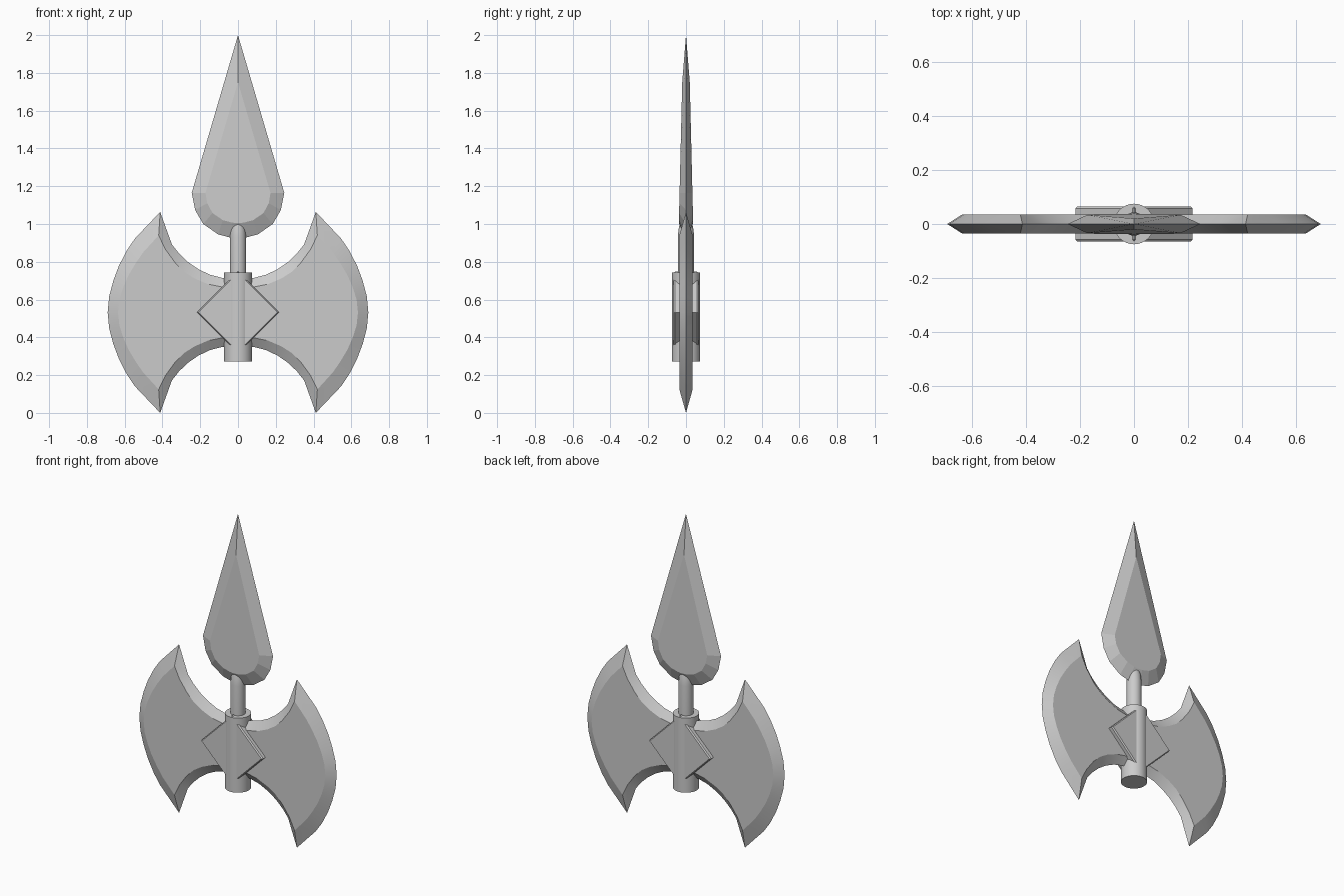
import bpy, bmesh, math

if "Cube" in bpy.data.objects:
    bpy.data.objects.remove(bpy.data.objects["Cube"])

MID = 0.532  # height of the axe blade centre line


def finish(name, bm, smooth=None):
    bmesh.ops.recalc_face_normals(bm, faces=bm.faces)
    me = bpy.data.meshes.new(name)
    bm.to_mesh(me)
    bm.free()
    ob = bpy.data.objects.new(name, me)
    bpy.context.collection.objects.link(ob)
    bpy.context.view_layer.objects.active = ob
    bpy.ops.object.select_all(action='DESELECT')
    ob.select_set(True)
    if smooth:
        bpy.ops.object.shade_smooth_by_angle(angle=math.radians(smooth))
    return ob


def bevelled_blade(name, edge, inset, thick, smooth):
    """Half blade: sharp edge at y=0, flat faces at +-thick(z), mirrored in x."""
    bm = bmesh.new()
    rim = [bm.verts.new((x, 0, z)) for x, z in edge]
    for s in (-1, 1):
        face = [bm.verts.new((x, s * thick(z), z)) for x, z in inset]
        for i in range(len(rim) - 1):
            bm.faces.new((rim[i], rim[i + 1], face[i + 1], face[i]))
        bm.faces.new(face)
    ob = finish(name, bm, smooth)
    m = ob.modifiers.new("mirror", 'MIRROR')
    m.use_axis = (True, False, False)
    m.merge_threshold = 0.0005
    return ob


def lathe(name, profile, n=32):
    """Round part from (radius, z) rings, capped at both ends."""
    bm = bmesh.new()
    rings = [[bm.verts.new((r * math.cos(2 * math.pi * i / n),
                            r * math.sin(2 * math.pi * i / n), z))
              for i in range(n)] for r, z in profile]
    for a, b in zip(rings, rings[1:]):
        for i in range(n):
            j = (i + 1) % n
            bm.faces.new((a[i], a[j], b[j], b[i]))
    bm.faces.new(rings[0])
    bm.faces.new(rings[-1])
    return finish(name, bm, 30)


# double axe blade: upper quarter as (x, height above MID), then mirrored down
edge = [(0, .178), (.085, .183), (.15, .2), (.21, .229), (.265, .267), (.312, .312),
        (.35, .36), (.412, .532), (.545, .392), (.588, .329), (.63, .248),
        (.66, .168), (.682, .085), (.69, 0)]
inset = [(0, .13), (.085, .135), (.16, .15), (.23, .18), (.285, .215), (.332, .262),
         (.385, .335), (.42, .408), (.502, .318), (.542, .26), (.58, .196),
         (.608, .132), (.628, .067), (.635, 0)]


def full(q):
    return [(x, MID + h) for x, h in q] + [(x, MID - h) for x, h in q[-2::-1]]


bevelled_blade("axe_blade", full(edge), full(inset), lambda z: 0.035, 20)

# spear point, tapering in thickness towards the tip
edge = [(0, 2.0), (.245, 1.165), (.227, 1.074), (.184, 1.0), (.105, .945), (.04, .928), (0, .926)]
inset = [(0, 1.75), (.172, 1.165), (.163, 1.11), (.135, 1.058), (.08, 1.02), (.03, 1.007), (0, 1.005)]
bevelled_blade("spear_point", edge, inset, lambda z: 0.038 - 0.024 * (z - 1.0), None)

# socket and neck
lathe("socket", [(.075, .272), (.075, .743)])
lathe("neck", [(.043, .72), (.043, .93), (.04, .97), (.033, 1.0)])

# diamond boss running through the blade
bm = bmesh.new()
d = 0.217
loops = []
for y, s in ((-.065, d - .008), (-.057, d), (.057, d), (.065, d - .008)):
    loops.append([bm.verts.new((s * a, y, MID + s * b))
                  for a, b in ((1, 0), (0, 1), (-1, 0), (0, -1))])
for p, q in zip(loops, loops[1:]):
    for i in range(4):
        j = (i + 1) % 4
        bm.faces.new((p[i], p[j], q[j], q[i]))
bm.faces.new(loops[0])
bm.faces.new(loops[-1])
finish("diamond_boss", bm)
